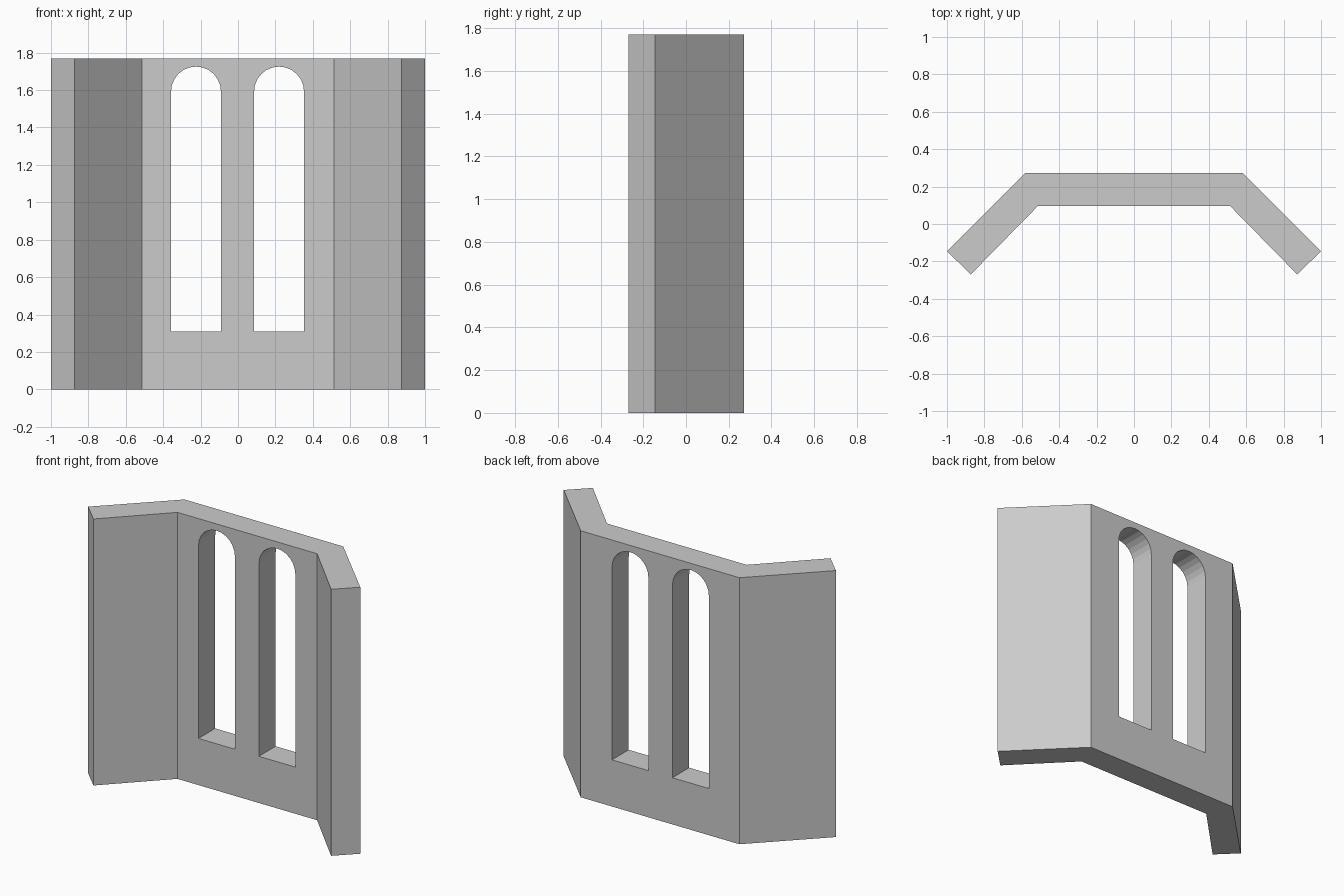
import bpy, bmesh
from math import sin, cos, pi
from mathutils import Vector

if "Cube" in bpy.data.objects:
    bpy.data.objects.remove(bpy.data.objects["Cube"])

HEIGHT = 1.77


def prism(name, points, direction):
    """Extrude a closed outline of 3D points along a direction."""
    bm = bmesh.new()
    face = bm.faces.new([bm.verts.new(p) for p in points])
    ext = bmesh.ops.extrude_face_region(bm, geom=[face], use_keep_orig=True)
    verts = [g for g in ext["geom"] if isinstance(g, bmesh.types.BMVert)]
    bmesh.ops.translate(bm, verts=verts, vec=Vector(direction))
    bmesh.ops.recalc_face_normals(bm, faces=bm.faces)
    mesh = bpy.data.meshes.new(name)
    bm.to_mesh(mesh)
    bm.free()
    obj = bpy.data.objects.new(name, mesh)
    bpy.context.collection.objects.link(obj)
    return obj


# Bay wall: half of the plan, mirrored across x = 0
half = [(0.513, 0.097), (0.873, -0.27), (1.0, -0.145), (0.583, 0.272)]
plan = half + [(-x, y) for x, y in reversed(half)]
wall = prism("bay_wall", [(x, y, 0) for x, y in plan], (0, 0, HEIGHT))


# Round-arched window openings
def arch_cutter(name, cx, radius=0.1335, sill=0.31, spring=1.592, segments=12):
    outline = [(cx - radius, sill), (cx + radius, sill)]
    for i in range(segments + 1):
        a = pi * i / segments
        outline.append((cx + radius * cos(a), spring + radius * sin(a)))
    return prism(name, [(x, -0.1, z) for x, z in outline], (0, 0.6, 0))


bpy.context.view_layer.objects.active = wall
for name, cx in (("left_window", -0.2245), ("right_window", 0.2195)):
    cutter = arch_cutter(name + "_cutter", cx)
    cutter.hide_render = True
    mod = wall.modifiers.new(name, 'BOOLEAN')
    mod.operation = 'DIFFERENCE'
    mod.solver = 'EXACT'
    mod.object = cutter
    bpy.ops.object.modifier_apply(modifier=mod.name)
    bpy.data.objects.remove(cutter)
